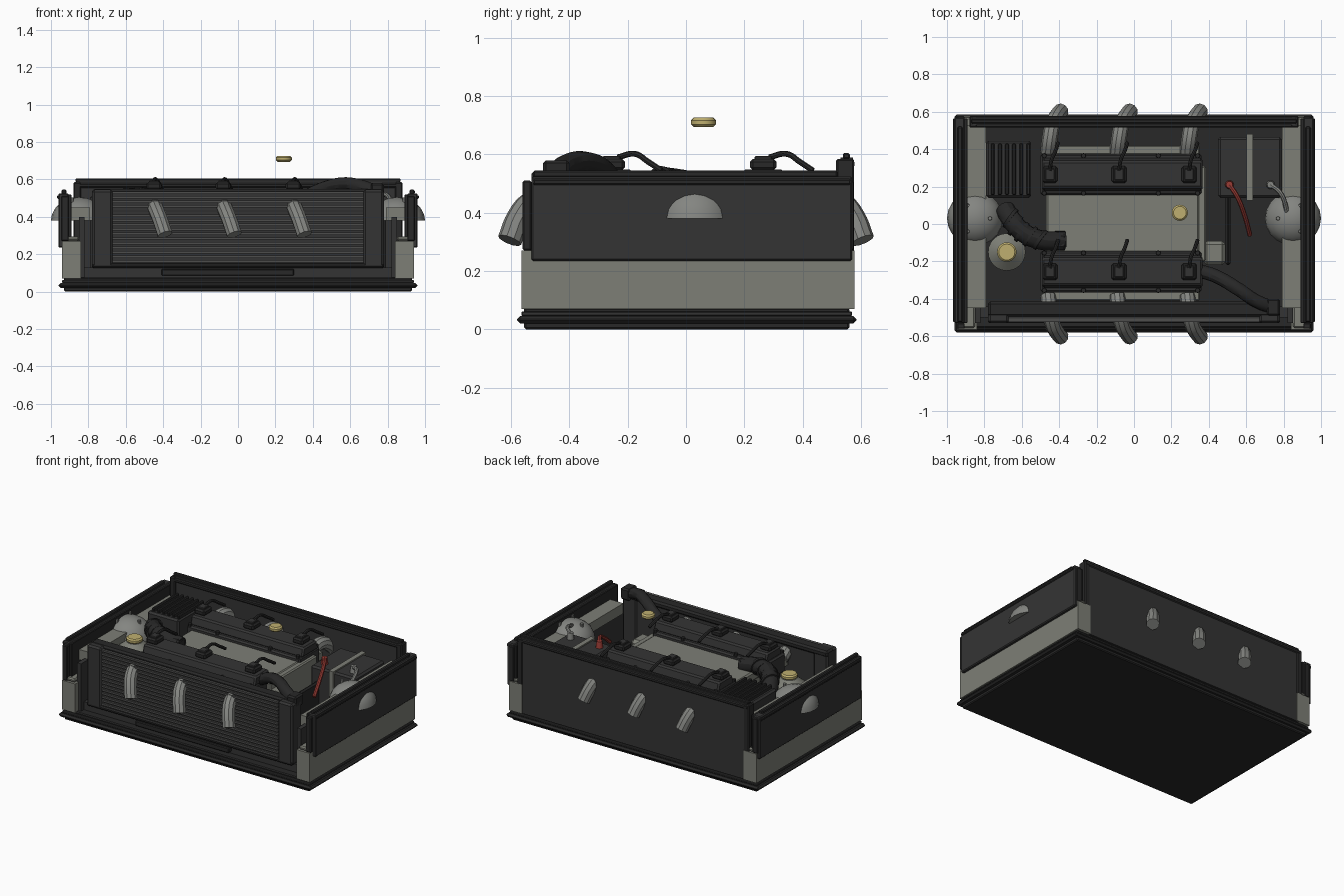
import bpy, math
from mathutils import Vector

cube = bpy.data.objects.get("Cube")
if cube:
    bpy.data.objects.remove(cube, do_unlink=True)


def material(name, rgb):
    m = bpy.data.materials.new(name)
    m.use_nodes = True
    m.diffuse_color = (*rgb, 1)
    m.node_tree.nodes["Principled BSDF"].inputs["Base Color"].default_value = (*rgb, 1)
    return m


DARK = material("dark panel", (0.034, 0.034, 0.034))
BLACK = material("black trim", (0.021, 0.021, 0.021))
GREY = material("grey metal", (0.205, 0.21, 0.18))
STEEL = material("pipe steel", (0.23, 0.235, 0.22))
GRILLE = material("grille grey", (0.075, 0.075, 0.073))
GOLD = material("brass cap", (0.52, 0.43, 0.16))
RED = material("red cable", (0.32, 0.045, 0.035))


def finish(ob, name, mat, bevel=0):
    ob.name = name
    ob.data.materials.clear()
    ob.data.materials.append(mat)
    if bevel:
        mod = ob.modifiers.new("Bevel", 'BEVEL')
        mod.width = bevel
        mod.segments = 1
    return ob


def smooth(ob):
    bpy.ops.object.select_all(action='DESELECT')
    ob.select_set(True)
    bpy.context.view_layer.objects.active = ob
    bpy.ops.object.shade_smooth_by_angle()
    return ob


def box(name, x, y, z, mat, bevel=0):
    """Box from (low, high) ranges on each axis."""
    bpy.ops.mesh.primitive_cube_add(size=1)
    ob = bpy.context.object
    for v in ob.data.vertices:
        v.co = [r[0] if c < 0 else r[1] for c, r in zip(v.co, (x, y, z))]
    if x[0] > x[1]:
        ob.data.flip_normals()
    return finish(ob, name, mat, bevel)


def cone(name, at, r1, r2, depth, mat, sides=24, bevel=0):
    bpy.ops.mesh.primitive_cone_add(vertices=sides, radius1=r1, radius2=r2, depth=depth, location=at)
    return smooth(finish(bpy.context.object, name, mat, bevel))


def tube(name, points, radius, mat, sides=3):
    """Round tube along a smooth path."""
    cu = bpy.data.curves.new(name, 'CURVE')
    cu.dimensions = '3D'
    cu.bevel_depth, cu.bevel_resolution = radius, sides
    cu.use_fill_caps, cu.resolution_u = True, 6
    sp = cu.splines.new('BEZIER')
    sp.bezier_points.add(len(points) - 1)
    for b, p in zip(sp.bezier_points, points):
        b.co = p
        b.handle_left_type = b.handle_right_type = 'AUTO'
    tmp = bpy.data.objects.new(name, cu)
    bpy.context.collection.objects.link(tmp)
    bpy.context.view_layer.update()
    me = bpy.data.meshes.new_from_object(tmp.evaluated_get(bpy.context.evaluated_depsgraph_get()))
    bpy.data.objects.remove(tmp, do_unlink=True)
    ob = bpy.data.objects.new(name, me)
    bpy.context.collection.objects.link(ob)
    return smooth(finish(ob, name, mat))


# Base tray with a pointed rim
box("base_tray", (-0.93, 0.93), (-0.555, 0.56), (0, 0.075), BLACK, 0.006)
box("base_rim", (-0.96, 0.96), (-0.58, 0.585), (0.02, 0.046), BLACK, 0.011)
box("base_step", (-0.94, 0.94), (-0.565, 0.57), (0.046, 0.062), DARK, 0.004)

# Side walls, one per side
for s, side in ((1, "left"), (-1, "right")):
    def sx(a, b):
        return tuple(sorted((s * a, s * b)))
    box(side + "_sill", sx(0.84, 0.94), (-0.565, 0.578), (0.07, 0.27), GREY)
    box(side + "_sill_top", sx(0.85, 0.93), (-0.555, 0.57), (0.27, 0.295), GREY, 0.008)
    box(side + "_panel", sx(0.905, 0.96), (-0.53, 0.57), (0.235, 0.525), DARK, 0.006)
    box(side + "_panel_cap", sx(0.917, 0.945), (-0.525, 0.52), (0.52, 0.545), BLACK, 0.006)
    box(side + "_panel_lip", sx(0.89, 0.967), (-0.525, 0.565), (0.495, 0.515), BLACK, 0.005)
    box(side + "_panel_inner_lip", sx(0.89, 0.91), (-0.53, 0.565), (0.29, 0.52), BLACK, 0.004)
    for y in (-0.545, 0.56):
        box(side + "_panel_post", sx(0.905, 0.945), (y - 0.015, y + 0.015), (0.27, 0.51), BLACK, 0.005)
    box(side + "_inner_rail", sx(0.79, 0.89), (-0.45, 0.53), (0.38, 0.45), GREY)
    box(side + "_inner_skirt", sx(0.82, 0.85), (-0.53, 0.53), (0.07, 0.4), DARK)

    # Suspension dome with bolts
    bpy.ops.mesh.primitive_uv_sphere_add(segments=20, ring_count=12, radius=1)
    dome = bpy.context.object
    for v in dome.data.vertices:
        v.co = (v.co.x * 0.15 + s * 0.85, v.co.y * 0.145 + 0.03, max(v.co.z, 0) * 0.125 + 0.38)
    smooth(finish(dome, side + "_suspension_dome", STEEL))
    for k in range(3):
        a = k * math.tau / 3 + (0 if s < 0 else math.pi)
        cone(side + "_dome_bolt", (s * 0.85 + 0.08 * math.cos(a), 0.03 + 0.08 * math.sin(a), 0.487),
             0.012, 0.01, 0.03, STEEL, 8)

# Back wall with raised trims
box("back_wall", (-0.86, 0.86), (0.53, 0.572), (0.07, 0.59), DARK)
box("back_wall_cap", (-0.87, 0.87), (0.538, 0.562), (0.585, 0.605), BLACK, 0.005)
box("back_wall_lip", (-0.875, 0.875), (0.515, 0.578), (0.555, 0.58), BLACK, 0.006)
for s in (-1, 1):
    box("back_wall_post", (s * 0.86 - 0.02, s * 0.86 + 0.02), (0.515, 0.577), (0.08, 0.585), BLACK, 0.006)

# Radiator and slatted grille
box("radiator_core", (-0.77, 0.77), (-0.51, -0.43), (0.13, 0.53), DARK, 0.006)
box("radiator_top", (-0.78, 0.78), (-0.495, -0.415), (0.505, 0.548), BLACK, 0.012)
box("radiator_bottom", (-0.78, 0.78), (-0.53, -0.42), (0.125, 0.15), BLACK, 0.008)
for s in (-1, 1):
    box("radiator_post", (s * 0.725 - 0.055, s * 0.725 + 0.055), (-0.53, -0.42), (0.13, 0.545), DARK, 0.012)
slat = box("grille_slats", (-0.67, 0.67), (-0.523, -0.505), (0.155, 0.168), GRILLE)
arr = slat.modifiers.new("Repeat", 'ARRAY')
arr.count = 16
arr.use_relative_offset, arr.use_constant_offset = False, True
arr.constant_offset_displace = (0, 0, 0.0245)
box("front_crossmember", (-0.83, 0.83), (-0.5, -0.44), (0.07, 0.13), DARK)
box("front_lower_bracket", (-0.41, 0.3), (-0.53, -0.46), (0.085, 0.12), BLACK, 0.005)

# Engine block, front cover and heads
box("engine_block", (-0.46, 0.35), (-0.36, 0.37), (0.075, 0.42), GREY)
box("intake_valley", (-0.47, 0.35), (-0.2, 0.2), (0.4, 0.465), GREY, 0.01)
box("timing_cover", (0.34, 0.385), (-0.2, 0.31), (0.1, 0.46), GREY, 0.008)
box("alternator", (0.37, 0.49), (-0.22, -0.09), (0.25, 0.42), GREY, 0.02)
box("drive_belt", (0.49, 0.515), (-0.22, 0.17), (0.2, 0.38), BLACK, 0.01)

for s, bank, yc in ((1, "back", 0.265), (-1, "front", -0.255)):
    box(bank + "_head", (-0.5, 0.36), (yc - 0.11, yc + 0.11), (0.36, 0.49), DARK, 0.01)
    box(bank + "_header_flange", (-0.49, 0.35), (yc + s * 0.13 - 0.025, yc + s * 0.13 + 0.025),
        (0.38, 0.44), GREY, 0.006)
    cover = box(bank + "_valve_cover", (-0.49, 0.365), (yc - 0.09, yc + 0.09), (0.485, 0.548), DARK, 0.01)
    for v in cover.data.vertices:
        if v.co.z > 0.52:
            v.co.y = yc + (v.co.y - yc) * 0.8
    for dy in (-0.1, 0.1):
        for x in (-0.48, -0.27, 0.13, 0.34):
            cone(bank + "_cover_bolt", (x, yc + dy, 0.495), 0.014, 0.012, 0.02, BLACK, 8)

    # Ignition coils with leads, and exhaust pipes leaving through the wall
    for x in (-0.45, -0.08, 0.295):
        box("ignition_coil", (x - 0.04, x + 0.04), (yc - 0.045, yc + 0.045), (0.545, 0.585), BLACK, 0.01)
        box("coil_cap", (x - 0.025, x + 0.025), (yc - 0.03, yc + 0.03), (0.58, 0.595), DARK, 0.004)
        tube("coil_lead", [(x, yc + 0.02, 0.59), (x + 0.01, yc + 0.08, 0.602),
                           (x + 0.03, yc + 0.125, 0.575), (x + 0.045, yc + 0.17, 0.545)], 0.01, BLACK, 2)
        tube("exhaust_pipe", [(x - 0.01, s * 0.38, 0.43), (x, s * 0.46, 0.46), (x + 0.015, s * 0.535, 0.43),
                              (x + 0.035, s * 0.575, 0.38), (x + 0.06, s * 0.605, 0.305)], 0.042, STEEL)

# Filler cap above the engine
cone("oil_cap", (0.245, 0.06, 0.71), 0.043, 0.043, 0.032, GOLD, 20, 0.009)

# Coolant reservoir
cone("coolant_reservoir", (-0.68, -0.15, 0.26), 0.1, 0.1, 0.3, GREY)
cone("reservoir_shoulder", (-0.68, -0.15, 0.43), 0.1, 0.05, 0.04, GREY)
cone("reservoir_cap", (-0.68, -0.15, 0.465), 0.052, 0.052, 0.032, GOLD, 20, 0.009)

# Ribbed air filter box and its hose
box("air_filter_box", (-0.79, -0.55), (0.14, 0.445), (0.08, 0.515), DARK, 0.012)
for k in range(6):
    x = -0.765 + k * 0.038
    box("air_filter_rib", (x, x + 0.02), (0.155, 0.43), (0.51, 0.54), BLACK, 0.005)
intake = [Vector(p) for p in ((-0.69, 0.08, 0.43), (-0.66, 0.03, 0.48), (-0.6, -0.04, 0.5),
                              (-0.5, -0.085, 0.5), (-0.37, -0.09, 0.48))]
tube("intake_hose", intake, 0.052, BLACK, 4)
for k in range(5):
    p = intake[1].lerp(intake[3], k / 4) + Vector((-0.02, -0.015, 0)) * math.sin(k / 4 * math.pi)
    d = (intake[3] - intake[1]).normalized()
    ring = cone("hose_rib", p, 0.06, 0.06, 0.018, BLACK, 16)
    ring.rotation_euler = d.to_track_quat('Z', 'Y').to_euler()
box("intake_elbow", (-0.45, -0.36), (-0.135, -0.05), (0.43, 0.53), BLACK, 0.015)

# Radiator hose and neck
tube("radiator_hose", [(0.35, -0.25, 0.5), (0.44, -0.28, 0.545), (0.56, -0.35, 0.575),
                       (0.65, -0.41, 0.565), (0.75, -0.45, 0.53)], 0.036, BLACK, 4)
box("radiator_neck", (0.71, 0.78), (-0.49, -0.4), (0.5, 0.58), BLACK, 0.01)

# Battery with strap, terminals and cables
box("battery", (0.45, 0.79), (0.14, 0.465), (0.08, 0.475), DARK, 0.012)
box("battery_strap", (0.602, 0.635), (0.125, 0.48), (0.1, 0.484), GREY)
for x, mat, name, path in (
        (0.51, RED, "positive", ((0.51, 0.21, 0.51), (0.55, 0.15, 0.51), (0.59, 0.05, 0.46), (0.62, -0.06, 0.38))),
        (0.73, STEEL, "negative", ((0.73, 0.21, 0.51), (0.78, 0.17, 0.52), (0.81, 0.1, 0.5), (0.82, 0.03, 0.47)))):
    cone(name + "_terminal", (x, 0.21, 0.495), 0.024, 0.018, 0.05, mat, 12)
    tube(name + "_cable", path, 0.013, mat, 2)
